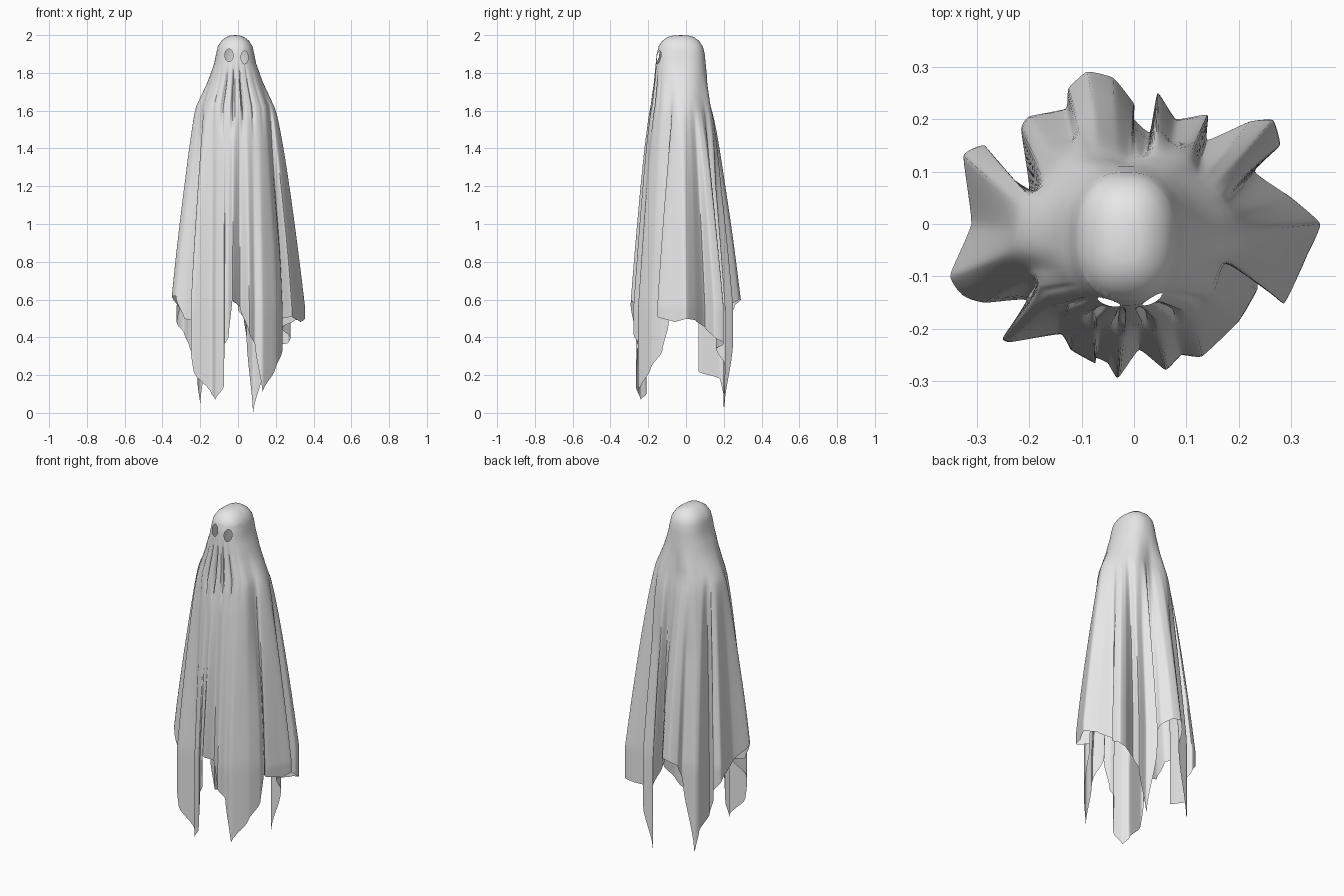
import bpy, bmesh, math
from mathutils import Vector

if "Cube" in bpy.data.objects:
    bpy.data.objects.remove(bpy.data.objects["Cube"])

CX, CY = -0.015, -0.028      # axis of the head
Z_SHOULDER, Z_HEM = 1.62, 0.56
SUB = 6                      # columns between two hem corners

# ragged hem, counter-clockwise from the right: x, y, height of the edge
HEM = [
    (.355, 0, .5), (.3, .05, .49), (.23, .1, .45), (.278, .15, .4), (.265, .198, .37),
    (.22, .195, .36), (.14, .16, .34), (.14, .208, .25), (.08, .2, 0), (.045, .25, .4),
    (.03, .175, .5), (0, .2, .55), (0, .23, .57), (-.04, .283, .6), (-.09, .295, .6),
    (-.125, .26, .57), (-.13, .22, .48), (-.2, .205, .05), (-.215, .18, .18),
    (-.2, .065, .22), (-.26, .11, .36), (-.285, .15, .42), (-.325, .13, .48),
    (-.31, 0, .55), (-.356, -.1, .62), (-.335, -.135, .62), (-.285, -.15, .5),
    (-.205, -.145, .48),
    (-.25, -.217, .36), (-.235, -.225, .22), (-.14, -.21, .1), (-.12, -.24, .07),
    (-.075, -.265, .14), (-.072, -.255, .36), (-.05, -.265, .4), (-.03, -.295, .6),
    (.01, -.24, .56), (.06, -.278, .42), (.09, -.25, .36), (.13, -.252, .11),
    (.2, -.185, .24), (.235, -.125, .33), (.235, -.09, .5), (.285, -.152, .51),
    (.33, -.06, .48),
]
# head and shoulder profile: height, half width, half depth
PROFILE = [(2.0, 0, 0), (1.997, .028, .042), (1.99, .047, .069), (1.97, .073, .097),
           (1.94, .092, .117), (1.9, .101, .127), (1.85, .111, .132), (1.75, .147, .142),
           (1.62, .208, .16)]


def curve(a, b, c, d, t):
    """Spline through b and c with tight corners."""
    m0, m1 = .2 * (c - a), .2 * (d - b)
    return ((2*t**3 - 3*t*t + 1) * b + (t**3 - 2*t*t + t) * m0
            + (3*t*t - 2*t**3) * c + (t**3 - t*t) * m1)


def half_sizes(z):
    for (z0, a0, b0), (z1, a1, b1) in zip(PROFILE, PROFILE[1:]):
        if z >= z1:
            k = (z0 - z) / (z0 - z1)
            return a0 + (a1 - a0) * k, b0 + (b1 - b0) * k
    return PROFILE[-1][1:]


def bump(z, low, high):
    return math.sin(math.pi * (z - low) / (high - low)) if low < z < high else 0


def valley(th, centre, width):
    d = (th - centre + math.pi) % (2 * math.pi) - math.pi
    return math.exp(-(d / width) ** 2)


# Columns of cloth, one for each sample of the hem
n = len(HEM)
hem = []
for i in range(n):
    p = [HEM[(i + k) % n] for k in (-1, 0, 1, 2)]
    for s in range(SUB):
        t = s / SUB
        hem.append((curve(*[q[0] for q in p], t), curve(*[q[1] for q in p], t),
                    p[1][2] + (p[2][2] - p[1][2]) * t))
count = len(hem)

# Evenly ordered directions for the head, so the folds open out downwards
angles, last = [], 0
for x, y, _ in hem:
    a = math.atan2(y - CY, x - CX)
    a += 2 * math.pi * round((last - a) / (2 * math.pi))
    angles.append(a)
    last = a
angles.sort()
W = 8
direction = []
for i in range(count):
    around = [angles[j % count] + 2 * math.pi * (j // count) for j in range(i - W, i + W + 1)]
    direction.append(sum(around) / len(around))


def cloth_point(i, z):
    th = direction[i]
    c, s = math.cos(th), math.sin(th)
    a, b = half_sizes(z)
    # the head is a little square in plan, the shoulders are oval
    e = 2 + .35 * min(1, max(0, (z - 1.65) / .2))
    r = (abs(c) ** e + abs(s) ** e) ** (-1 / e)
    # narrow pleats under the eyes, deep folds before the shoulders and down the back
    front = max(0, -s) ** 5
    d = -.02 * front * bump(z, 1.45, 1.85) * max(0, math.cos(23 * th)) ** 2
    d -= .03 * bump(z, .75, 1.78) * (valley(th, -.4, .2) + valley(th, math.pi + .4, .2))
    d -= .022 * bump(z, .9, 1.78) * valley(th, math.pi / 2, .17)
    d += .016 * bump(z, 1.2, 1.8) * (valley(th, 1.1, .2) + valley(th, 2.04, .2))
    x = CX + (a * r + d) * c
    y = CY + (b * r + d) * s
    f = min(1, max(0, (Z_SHOULDER - z) / (Z_SHOULDER - Z_HEM))) ** .77
    return (x + (hem[i][0] - x) * f, y + (hem[i][1] - y) * f, z)


# Sheet: shared heights down to the hem zone, then each column to its own edge
levels = [1.997, 1.99, 1.98, 1.97, 1.955, 1.94, 1.92, 1.9, 1.875, 1.85, 1.82, 1.785, 1.75]
levels += [1.75 - (1.75 - .65) * k / 26 for k in range(1, 27)]
TAIL_ROWS = 10
bm = bmesh.new()
apex = bm.verts.new((CX, CY, 2))
rows = [[bm.verts.new(cloth_point(i, z)) for i in range(count)] for z in levels]
for k in range(1, TAIL_ROWS + 1):
    rows.append([bm.verts.new(cloth_point(i, .65 + (hem[i][2] - .65) * k / TAIL_ROWS))
                 for i in range(count)])
for i in range(count):
    j = (i + 1) % count
    bm.faces.new((apex, rows[0][i], rows[0][j]))
    for upper, lower in zip(rows, rows[1:]):
        bm.faces.new((upper[i], lower[i], lower[j], upper[j]))


# Eye holes: trim an oval out of the front of the head
def cut_eye(ex, ez, rx, rz, sides=14):
    def near(f):
        c = f.calc_center_median()
        return c.y < CY and abs(c.x - ex) < rx + .02 and abs(c.z - ez) < rz + .025

    def inside(c):
        return ((c.x - ex) / rx) ** 2 + ((c.z - ez) / rz) ** 2 < .97

    for k in range(sides):
        a = 2 * math.pi * k / sides
        faces = [f for f in bm.faces if near(f)]
        geom = list({g for f in faces for g in (*f.verts, *f.edges)}) + faces
        c, s = math.cos(a), math.sin(a)
        normal = Vector((c / rx, 0, s / rz)).normalized()
        bmesh.ops.bisect_plane(bm, geom=geom, dist=1e-6, plane_no=normal,
                               plane_co=(ex + rx * c, 0, ez + rz * s))
    hole = [f for f in bm.faces if near(f) and inside(f.calc_center_median())]
    bmesh.ops.delete(bm, geom=hole, context='FACES')


cut_eye(-.048, 1.893, .022, .033)
cut_eye(.035, 1.882, .019, .034)

mesh = bpy.data.meshes.new("draped_sheet")
bm.to_mesh(mesh)
bm.free()
sheet = bpy.data.objects.new("draped_sheet", mesh)
bpy.context.collection.objects.link(sheet)

cloth = bpy.data.materials.new("pale_grey_cloth")
cloth.diffuse_color = (.8, .8, .8, 1)
cloth.use_nodes = True
cloth.node_tree.nodes["Principled BSDF"].inputs["Base Color"].default_value = cloth.diffuse_color
mesh.materials.append(cloth)

bpy.context.view_layer.objects.active = sheet
sheet.select_set(True)
bpy.ops.object.shade_smooth_by_angle(angle=math.radians(50))
